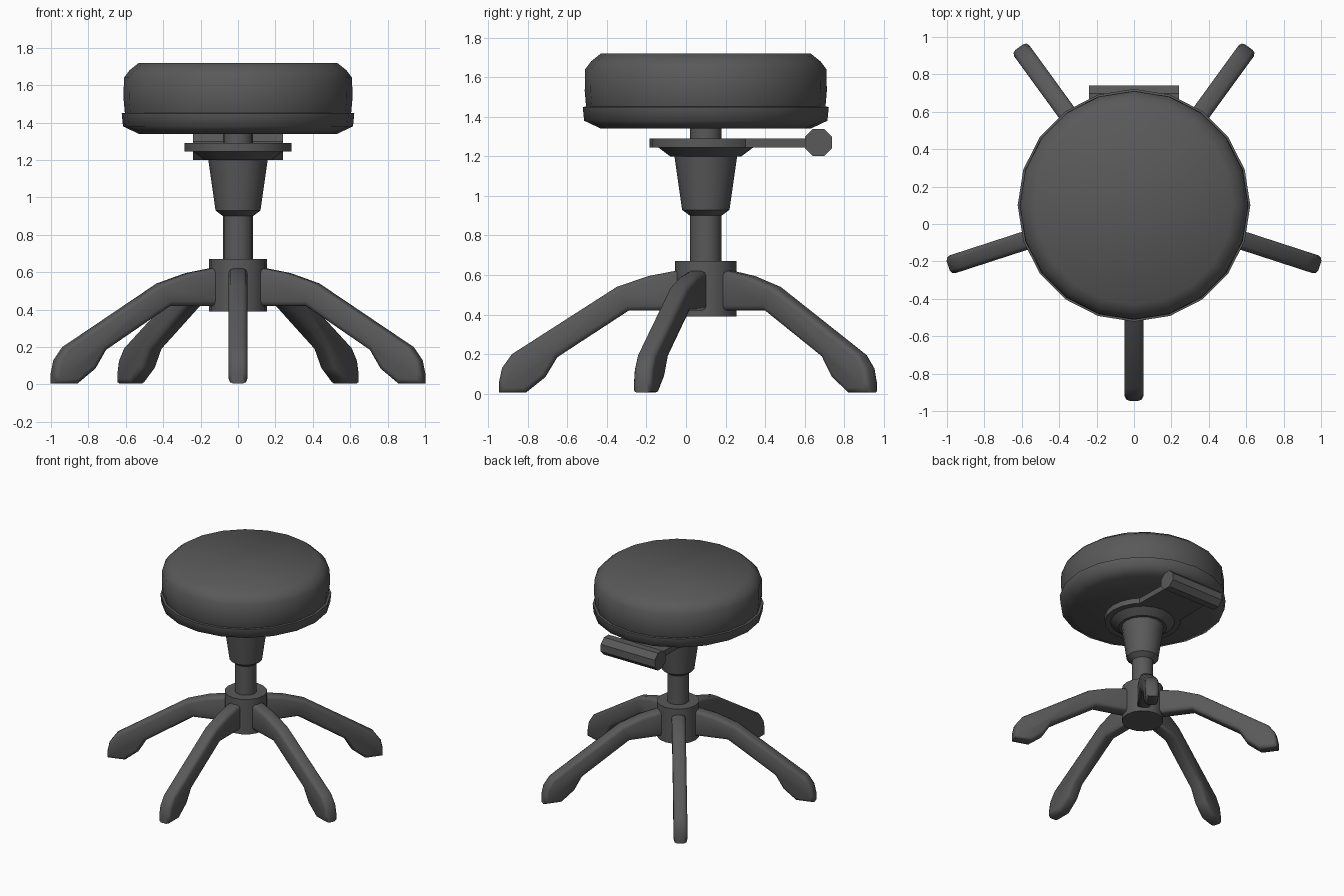
import bpy, bmesh, math
from mathutils import Matrix, Vector

cube = bpy.data.objects.get("Cube")
if cube:
    bpy.data.objects.remove(cube)

CENTRE_Y = 0.1

dark_grey = bpy.data.materials.new("dark_grey")
dark_grey.use_nodes = True
GREY = (0.1, 0.1, 0.1, 1)
dark_grey.diffuse_color = GREY
dark_grey.node_tree.nodes["Principled BSDF"].inputs["Base Color"].default_value = GREY


def finish(name, bm, angle=50):
    """Turn a bmesh into a shaded object on the stool axis."""
    bmesh.ops.recalc_face_normals(bm, faces=bm.faces)
    mesh = bpy.data.meshes.new(name)
    bm.to_mesh(mesh)
    bm.free()
    mesh.materials.append(dark_grey)
    obj = bpy.data.objects.new(name, mesh)
    bpy.context.collection.objects.link(obj)
    obj.location.y = CENTRE_Y
    bpy.ops.object.select_all(action="DESELECT")
    obj.select_set(True)
    bpy.context.view_layer.objects.active = obj
    bpy.ops.object.shade_smooth_by_angle(angle=math.radians(angle))
    return obj


def lathe(name, profile, sides, angle=50):
    """Stack rings of (radius, height) and cap both ends."""
    bm = bmesh.new()
    rings = []
    for r, z in profile:
        rings.append([bm.verts.new((r * math.cos(i * math.tau / sides),
                                    r * math.sin(i * math.tau / sides), z))
                      for i in range(sides)])
    for low, high in zip(rings, rings[1:]):
        for i in range(sides):
            j = (i + 1) % sides
            bm.faces.new((low[i], low[j], high[j], high[i]))
    bm.faces.new(rings[0][::-1])
    bm.faces.new(rings[-1])
    return finish(name, bm, angle)


def extrude(name, outline, direction, angle=50, bevel=0):
    """Extrude a closed outline of 3D points, optionally rounding it."""
    bm = bmesh.new()
    face = bm.faces.new([bm.verts.new(p) for p in outline])
    new = bmesh.ops.extrude_face_region(bm, geom=[face])["geom"]
    verts = [v for v in new if isinstance(v, bmesh.types.BMVert)]
    bmesh.ops.translate(bm, verts=verts, vec=direction)
    if bevel:
        # Round only the long edges between the outline caps and the rim
        d = Vector(direction).normalized()
        rim = [e for e in bm.edges
               if abs((e.verts[0].co - e.verts[1].co).dot(d)) < 0.001]
        bmesh.ops.bevel(bm, geom=rim, offset=bevel, segments=2,
                        profile=0.5, affect="EDGES", clamp_overlap=True)
    return finish(name, bm, angle)


# Seat: padded cushion over a slightly wider base rim
lathe("seat_cushion", [(0.59, 1.42), (0.605, 1.45), (0.612, 1.53), (0.61, 1.64),
                       (0.58, 1.68), (0.53, 1.72)], 20, 65)
lathe("seat_base", [(0.53, 1.34), (0.615, 1.38), (0.622, 1.45), (0.60, 1.452)], 20, 60)

# Central column
lathe("gas_post", [(0.08, 0.5), (0.08, 1.36)], 16)
lathe("column_sleeve", [(0.08, 0.9), (0.12, 0.93), (0.16, 1.21)], 16, 30)
lathe("flange", [(0.18, 1.2), (0.24, 1.245)], 20, 30)
lathe("mount_disc", [(0.285, 1.245), (0.285, 1.29)], 20)
lathe("hub", [(0.155, 0.39), (0.155, 0.67)], 16)

# Height lever: flat plate ending in an eight-sided bar
extrude("lever_plate", [(-0.2, 0.1, 1.245), (0.2, 0.1, 1.245),
                        (0.19, 0.55, 1.245), (-0.19, 0.55, 1.245)], (0, 0, 0.045))
octagon = [(-0.24, 0.57 + 0.075 * math.cos((i + 0.5) * math.tau / 8),
            1.27 + 0.075 * math.sin((i + 0.5) * math.tau / 8)) for i in range(8)]
extrude("lever_handle", octagon, (0.48, 0, 0), 30)

# Five curved legs, each a rounded side profile turned about the axis
LEG = [(0.05, 0.62), (0.16, 0.62), (0.29, 0.595), (0.45, 0.54), (0.98, 0.2),
       (1.03, 0.13), (1.045, 0.06), (1.045, 0.005), (0.91, 0.005),
       (0.81, 0.085), (0.75, 0.185), (0.39, 0.42), (0.05, 0.42)]
for n in range(5):
    turn = Matrix.Rotation(math.radians(-90 + 72 * n), 3, "Z")
    outline = [turn @ Vector((r, -0.05, z)) for r, z in LEG]
    extrude(f"leg_{n + 1}", outline, turn @ Vector((0, 0.1, 0)), 55, 0.025)
